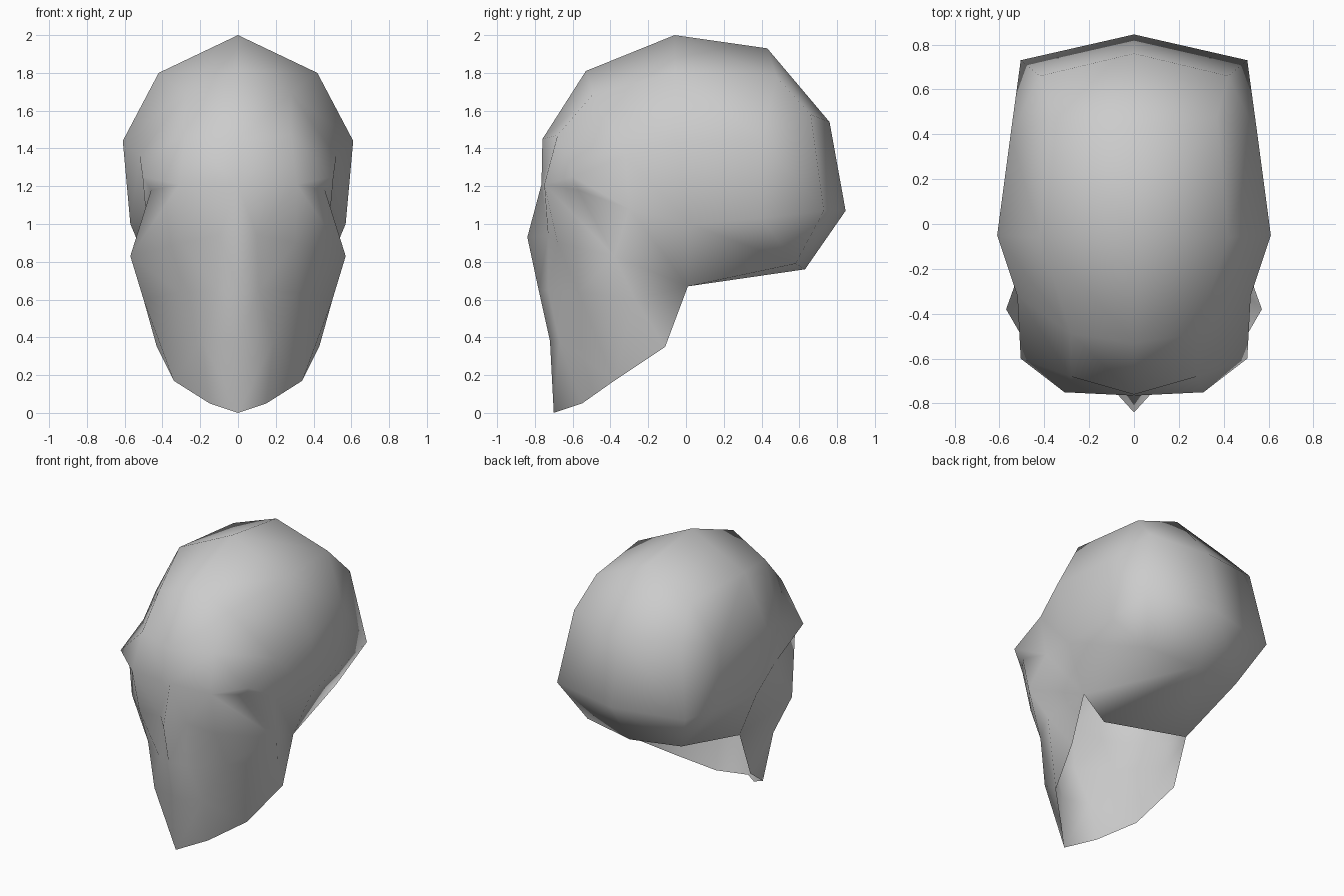
import bpy, bmesh
from mathutils import Vector

old = bpy.data.objects.get("Cube")
if old:
    bpy.data.objects.remove(old, do_unlink=True)

# Plain grey clay material
clay = bpy.data.materials.new("grey_clay")
clay.use_nodes = True
grey = (0.6, 0.6, 0.6, 1)
clay.diffuse_color = grey
clay.node_tree.nodes["Principled BSDF"].inputs["Base Color"].default_value = grey

bm = bmesh.new()


def line(*points):
    """A row of vertices on the +x half, from the middle outward."""
    return [bm.verts.new(Vector(p)) for p in points]


def face(*verts):
    """Make a face, dropping repeated corners so rows can pinch together."""
    corners = list(dict.fromkeys(verts))
    if len(corners) > 2:
        bm.faces.new(corners)


def bridge(first, second):
    """Skin two rows of equal length with quads."""
    for i in range(len(first) - 1):
        face(first[i], first[i + 1], second[i + 1], second[i])


# Cranium arches, from the crown down the side
front_arch = line((0, -.53, 1.81), (.28, -.49, 1.69), (.52, -.32, 1.36), (.49, -.3, 1.08))
crown_arch = line((0, -.06, 2), (.42, -.06, 1.8), (.61, -.05, 1.44), (.57, .02, 1), (.43, .01, .67))
rear_arch = line((0, .43, 1.93), (.37, .48, 1.78), (.55, .4, 1.45), (.53, .4, 1.03))

# Back of the skull, from high to low
back_high = line((0, .76, 1.54), (.42, .66, 1.58))
back_mid = line((0, .845, 1.07), (.505, .73, 1.07))
back_low = line((0, .63, .76), (.37, .58, .79))
skull_base = line((0, -.3, .76))[0]

# Face rows, from the forehead to the chin
forehead = line((0, -.76, 1.45), (.28, -.68, 1.47))
brow = line((0, -.765, 1.21), (.31, -.75, 1.21), (.505, -.6, 1.25))
eye_corner = line((.46, -.57, 1.18))[0]
nose = line((0, -.84, .93), (.1, -.73, .94), (.3, -.68, .9), (.57, -.38, .83))
mouth = line((0, -.78, .65), (.11, -.73, .65), (.31, -.57, .64), (.5, -.27, .6))
jaw = line((0, -.72, .38), (.19, -.67, .38), (.34, -.38, .17), (.43, -.11, .35))
chin = line((0, -.7, 0), (.15, -.55, .05))

temple = brow[2]
hollow = front_arch[-1]
jaw_hinge = crown_arch[-1]
skull_corner = back_low[1]

# Skin the cranium
bridge(front_arch + [hollow], crown_arch)
bridge(crown_arch, rear_arch + [skull_corner])
bridge(rear_arch + [skull_corner], back_high + [back_high[1], back_mid[1], skull_corner])
bridge(back_high, back_mid)
bridge(back_mid, back_low)
face(jaw_hinge, skull_corner, back_low[0])
face(jaw_hinge, back_low[0], skull_base)

# Skin the face
bridge(forehead + [temple], front_arch[:3])
bridge(brow, forehead + [temple])
face(brow[0], brow[1], nose[1], nose[0])
face(brow[1], nose[2], nose[1])
face(brow[1], eye_corner, nose[3], nose[2])
face(brow[1], temple, eye_corner)
bridge(mouth, nose)
bridge(jaw[:2], mouth[:2])
face(jaw[1], mouth[2], mouth[1])
face(jaw[1], jaw[2], mouth[2])
bridge(jaw[2:], mouth[2:])
bridge(chin, jaw[:2])
face(chin[1], jaw[2], jaw[1])

# Join the cheek and jaw to the side of the skull
face(temple, front_arch[2], hollow)
face(temple, hollow, eye_corner)
face(eye_corner, hollow, nose[3])
face(nose[3], mouth[3], jaw_hinge, hollow)
face(mouth[3], jaw[3], jaw_hinge)

# Point all faces outward, judged at the crown
bmesh.ops.recalc_face_normals(bm, faces=bm.faces)
bm.normal_update()
if crown_arch[0].normal.z < 0:
    bmesh.ops.reverse_faces(bm, faces=bm.faces)

mesh = bpy.data.meshes.new("head")
bm.to_mesh(mesh)
bm.free()
mesh.materials.append(clay)
head = bpy.data.objects.new("head", mesh)
bpy.context.collection.objects.link(head)

# Mirror the half head and shade it smooth
mirror = head.modifiers.new("mirror", "MIRROR")
mirror.use_clip = True
for poly in mesh.polygons:
    poly.use_smooth = True
